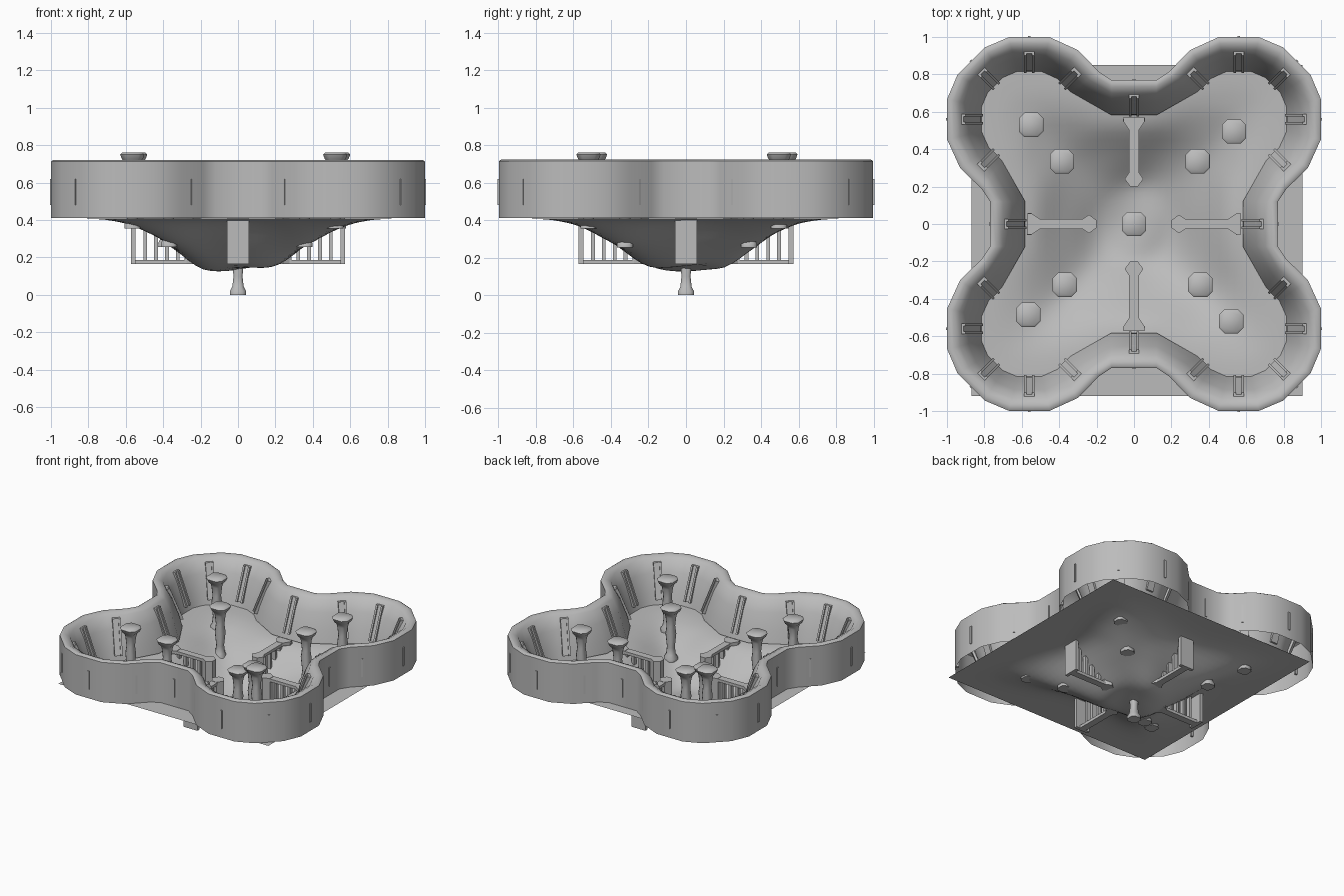
import bpy, bmesh, math
from math import sin, cos, radians
from mathutils import Vector, Matrix

if "Cube" in bpy.data.objects:
    bpy.data.objects.remove(bpy.data.objects["Cube"])

stone = bpy.data.materials.new("stone_grey")
stone.use_nodes = True
GREY = (0.5, 0.5, 0.5, 1)
stone.diffuse_color = GREY
stone.node_tree.nodes["Principled BSDF"].inputs["Base Color"].default_value = GREY


def finish(bm, name, angle=None, recalc=True):
    if recalc:
        bmesh.ops.recalc_face_normals(bm, faces=bm.faces)
    me = bpy.data.meshes.new(name)
    bm.to_mesh(me)
    bm.free()
    me.materials.append(stone)
    ob = bpy.data.objects.new(name, me)
    bpy.context.collection.objects.link(ob)
    if angle:
        bpy.ops.object.select_all(action='DESELECT')
        bpy.context.view_layer.objects.active = ob
        ob.select_set(True)
        bpy.ops.object.shade_smooth_by_angle(angle=radians(angle))
    return ob


def loft(bm, rings, caps=True):
    """Join closed rings of points into a skin."""
    rows = [[bm.verts.new(p) for p in ring] for ring in rings]
    n = len(rows[0])
    for a, b in zip(rows, rows[1:]):
        for i in range(n):
            j = (i + 1) % n
            bm.faces.new((a[i], a[j], b[j], b[i]))
    if caps:
        bm.faces.new(rows[0])
        bm.faces.new(rows[-1])


def box(bm, lo, hi, mat=Matrix()):
    lo, hi = Vector(lo), Vector(hi)
    m = mat @ Matrix.Translation((lo + hi) / 2) @ Matrix.Diagonal((hi - lo).to_4d())
    bmesh.ops.create_cube(bm, size=1, matrix=m)


# Four-lobed rampart wall: one quarter outline, turned four times
LOBE, WAIST, RADIUS = 0.56, 0.77, 0.452
LOBE_ANGLES = (-56, -35, -14, 14, 32, 58, 76, 104, 125, 146)


def outline(d, z):
    quarter = [Vector((LOBE + (RADIUS - d) * cos(radians(a)),
                       LOBE + (RADIUS - d) * sin(radians(a)), z)) for a in LOBE_ANGLES]
    quarter += [Vector((0.12, WAIST - d, z)), Vector((-0.12, WAIST - d, z))]
    return [Matrix.Rotation(radians(90 * k), 3, 'Z') @ p for k in range(4) for p in quarter]


bm = bmesh.new()
wall_profile = ((0, 0.41), (0, 0.714), (0.012, 0.722), (0.035, 0.722), (0.07, 0.704),
                (0.117, 0.62), (0.162, 0.5), (0.188, 0.41))
loft(bm, [outline(d, z) for d, z in wall_profile], caps=False)
finish(bm, "rampart_wall", 50)

# Sloping buttresses on the inside of the wall, with slim ribs outside
bm = bmesh.new()
places = []
for k in range(4):
    turn = Matrix.Rotation(radians(90 * k), 4, 'Z')
    for a in (-45, 0, 45, 90, 135):
        places.append(turn @ Matrix.Translation((LOBE, LOBE, 0))
                      @ Matrix.Rotation(radians(a), 4, 'Z')
                      @ Matrix.Translation((RADIUS * 0.975, 0, 0)))
    places.append(turn @ Matrix.Translation((WAIST, 0, 0)))


def rib(bm, m, y0, y1, proud):
    side = ((-0.18 - proud, 0.45), (-0.085 - proud, 0.69), (-0.07, 0.69), (-0.16, 0.45))
    loft(bm, [[m @ Vector((x, y, z)) for x, z in side] for y in (y0, y1)])


for m in places:
    rib(bm, m, -0.028, -0.014, 0.014)
    rib(bm, m, 0.014, 0.028, 0.014)
    rib(bm, m, -0.014, 0.014, 0.004)
    box(bm, (-0.02, -0.007, 0.48), (0.005, 0.007, 0.62), m)
finish(bm, "wall_buttresses")

# Sunken ground: a bowl with soft lumps, steep toward the waists of the wall
bowl = ((0, 0.135), (0.2, 0.145), (0.3, 0.188), (0.4, 0.235), (0.5, 0.274),
        (0.65, 0.333), (0.8, 0.382), (0.95, 0.403), (1.1, 0.408), (3, 0.408))


def ground_height(x, y):
    r, turn = math.hypot(x, y), math.atan2(y, x)
    steep = (0.5 + 0.5 * cos(4 * turn)) ** 0.8 * min(1, max(0, (r - 0.2) / 0.33))
    r *= (1 + 0.6 * steep) * (1 + 0.03 * sin(3 * turn + 1))
    for (r0, z0), (r1, z1) in zip(bowl, bowl[1:]):
        if r <= r1:
            z = z0 + (z1 - z0) * (r - r0) / (r1 - r0)
            break
    lumps = sin(9 * x + 2 * y) * cos(8 * y - 3 * x) + 0.6 * sin(17 * x - 11 * y)
    return z + 0.013 * lumps * max(0, 1 - r / 0.9)


bm = bmesh.new()
bmesh.ops.create_grid(bm, x_segments=44, y_segments=44, size=0.885)
for v in bm.verts:
    v.co += Vector((0.015, -0.035, 0))
    v.co.z = ground_height(v.co.x, v.co.y)
for _ in range(2):
    inner = [v for v in bm.verts if not v.is_boundary]
    bmesh.ops.smooth_vert(bm, verts=inner, factor=0.5, use_axis_z=True)
finish(bm, "sunken_ground", 60, recalc=False)

# Flared pillars with chamfered square caps
pillar_profile = ((0.043, 0), (0.043, 0.02), (0.03, 0.045), (0.024, 0.1), (0.033, 0.2),
                  (0.026, 0.26), (0.033, 0.33), (0.04, 0.355), (0.056, 0.372),
                  (0.065, 0.395), (0.055, 0.405))
pillars = {
    "centre_pillar": (0, 0, 0),
    "back_right_outer_pillar": (-0.55, 0.53, 0.355),
    "back_right_inner_pillar": (-0.385, 0.335, 0.255),
    "back_left_outer_pillar": (0.535, 0.495, 0.355),
    "back_left_inner_pillar": (0.34, 0.335, 0.255),
    "front_right_outer_pillar": (-0.565, -0.485, 0.355),
    "front_right_inner_pillar": (-0.37, -0.325, 0.255),
    "front_left_outer_pillar": (0.52, -0.52, 0.355),
    "front_left_inner_pillar": (0.355, -0.325, 0.255),
}
for name, (x, y, z) in pillars.items():
    bm = bmesh.new()
    rings = []
    for w, h in pillar_profile:
        c = w * 0.55
        corners = ((w, -c), (w, c), (c, w), (-c, w), (-w, c), (-w, -c), (-c, -w), (c, -w))
        rings.append([(px, py, h) for px, py in corners])
    loft(bm, rings)
    finish(bm, name, 65).location = (x, y, z)

# Railings from each waist of the wall toward the middle
for k, side in enumerate(("left", "back", "right", "front")):
    bm = bmesh.new()
    inner_post = ((0.2, -0.02), (0.24, -0.05), (0.285, -0.02),
                  (0.285, 0.02), (0.24, 0.05), (0.2, 0.02))
    loft(bm, [[(x, y, z) for x, y in inner_post] for z in (0.165, 0.415)])
    outer_cap = ((0.5, -0.025), (0.545, -0.055), (0.572, -0.055),
                 (0.572, 0.055), (0.545, 0.055), (0.5, 0.025))
    loft(bm, [[(x, y, z) for x, y in outer_cap] for z in (0.39, 0.415)])
    box(bm, (0.547, -0.058, 0.165), (0.572, 0.058, 0.4))
    for z in (0.165, 0.391):
        box(bm, (0.25, -0.026, z), (0.56, 0.026, z + 0.022))
    for i in range(4):
        x = 0.322 + 0.058 * i
        box(bm, (x - 0.01, -0.015, 0.17), (x + 0.01, 0.015, 0.4))
    bmesh.ops.rotate(bm, verts=bm.verts, matrix=Matrix.Rotation(radians(90 * k), 3, 'Z'))
    finish(bm, side + "_railing")
